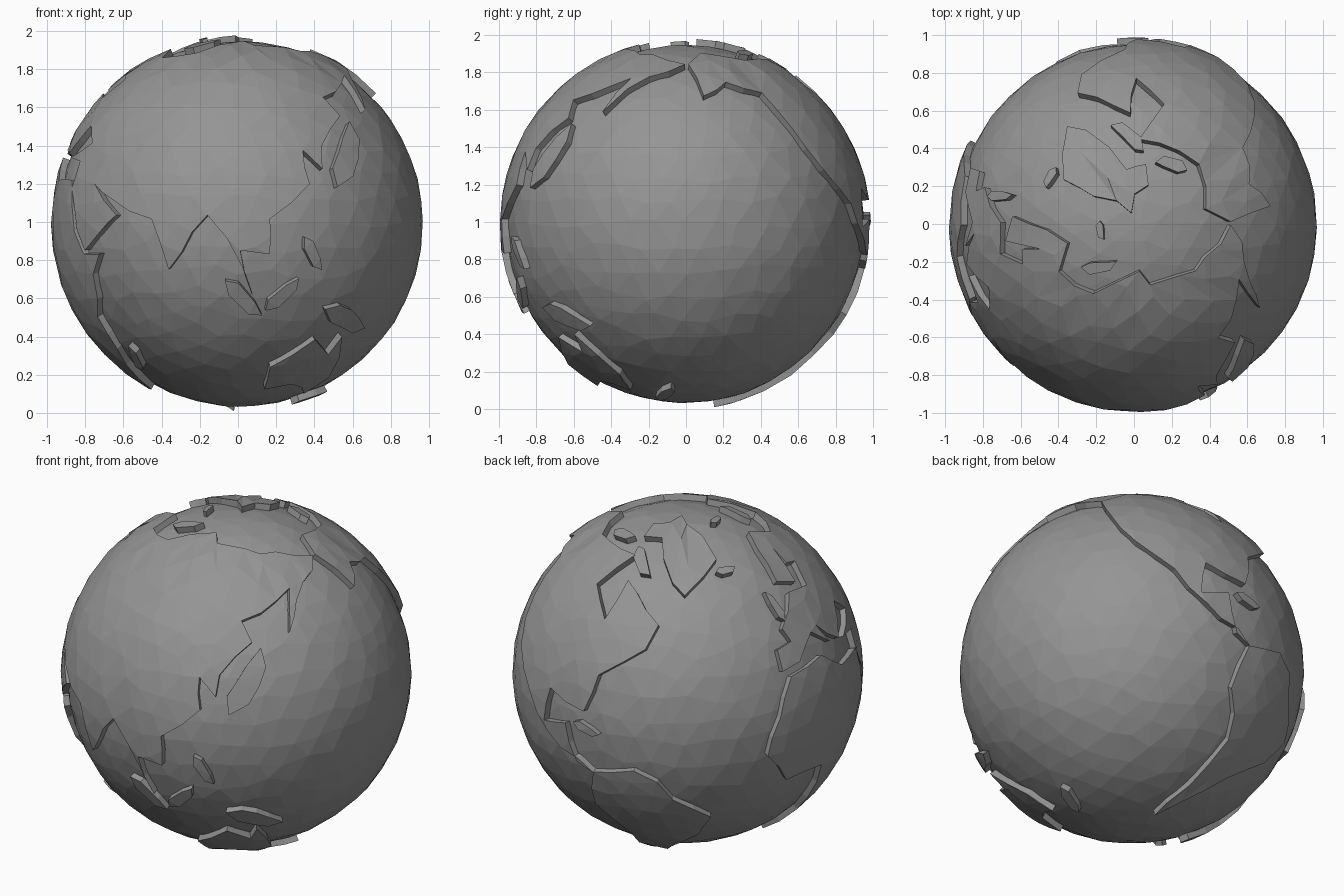
import bpy, bmesh, random
from math import sin, cos, asin, atan2, radians, degrees, ceil
from mathutils import Vector
from mathutils.geometry import delaunay_2d_cdt

if "Cube" in bpy.data.objects:
    bpy.data.objects.remove(bpy.data.objects["Cube"])

random.seed(4)
CENTRE = Vector((0.012, -0.005, 0.99))
R_SEA, R_LAND, R_FOOT = 0.958, 0.992, 0.93

# dark grey for the whole model
GREY = bpy.data.materials.new("dark_grey")
GREY.diffuse_color = (0.3, 0.3, 0.3, 1)
GREY.use_nodes = True
GREY.node_tree.nodes["Principled BSDF"].inputs["Base Color"].default_value = GREY.diffuse_color


# map latitude -> globe latitude (the map is stretched over the ball)
def stretch(lat):
    if lat > 55:
        return 42 + (lat - 55) * 1.6 - max(0, lat - 76) * 0.1
    return max(1.19 * lat - 23.5, 0.95 * lat - 28.5)


def on_globe(lon, lat, r):
    a, b = radians(lon - 100), radians(lat)
    return Vector((sin(a) * cos(b), -cos(a) * cos(b), sin(b))) * r


def finish(bm, name):
    me = bpy.data.meshes.new(name)
    bm.to_mesh(me)
    bm.free()
    me.materials.append(GREY)
    ob = bpy.data.objects.new(name, me)
    ob.location = CENTRE
    bpy.context.collection.objects.link(ob)


# ocean ball: faceted, slightly uneven
bm = bmesh.new()
bmesh.ops.create_icosphere(bm, subdivisions=4, radius=1)
for v in bm.verts:
    d = Vector([random.uniform(-0.03, 0.03) for _ in range(3)])
    v.co = (v.co + d).normalized()
SEEDS = [(degrees(atan2(v.co.x, -v.co.y)) + 100, degrees(asin(v.co.z))) for v in bm.verts]
for v in bm.verts:
    v.co *= R_SEA + random.uniform(-0.002, 0.002)
finish(bm, "ocean")


def inside(p, poly):
    hit = False
    for a, b in zip(poly, poly[1:] + poly[:1]):
        if (a.y > p.y) != (b.y > p.y) and p.x < a.x + (p.y - a.y) * (b.x - a.x) / (b.y - a.y):
            hit = not hit
    return hit


# raised land plate from a coastline of (longitude, latitude) corners
def land(name, coast):
    corners = [Vector((lon, stretch(lat))) for lon, lat in coast]
    ring = []
    for a, b in zip(corners, corners[1:] + corners[:1]):  # split long coasts
        span = (on_globe(a.x, a.y, 1) - on_globe(b.x, b.y, 1)).length
        k = ceil(span / 0.17)
        for i in range(k):
            bump = (b - a).orthogonal() * random.uniform(-0.06, 0.06) if i else Vector((0, 0))
            ring.append(a.lerp(b, i / k) + bump)
    pts = list(ring)
    west = min(p.x for p in ring)
    for lon, lat in SEEDS:
        p = Vector(((lon - west) % 360 + west, lat))
        if inside(p, ring) and min((p - q).length for q in ring) > 3.5:
            pts.append(p)
    n = len(ring)
    out = delaunay_2d_cdt(pts, [(i, (i + 1) % n) for i in range(n)], [], 0, 1e-4)
    bm = bmesh.new()
    vs = [bm.verts.new(on_globe(p.x, p.y, R_LAND + random.uniform(-0.002, 0.002))) for p in out[0]]
    for f in out[2]:
        mid = sum((out[0][i] for i in f), Vector((0, 0))) / len(f)
        if len(f) == 3 and inside(mid, ring):
            bm.faces.new([vs[i] for i in f])
    bmesh.ops.delete(bm, geom=[v for v in bm.verts if not v.link_faces], context='VERTS')
    # cliff down into the sea
    rim = [e for e in bm.edges if len(e.link_faces) == 1]
    ext = bmesh.ops.extrude_edge_only(bm, edges=rim)
    for v in ext["geom"]:
        if isinstance(v, bmesh.types.BMVert):
            v.co = v.co.normalized() * R_FOOT
    bmesh.ops.recalc_face_normals(bm, faces=bm.faces)
    top = max(bm.faces, key=lambda f: f.calc_center_median().length)
    if top.normal.dot(top.calc_center_median()) < 0:
        bmesh.ops.reverse_faces(bm, faces=bm.faces)
    finish(bm, name)


# long six-sided island: middle, half length, heading above east, in degrees
def island(name, lon, lat, half, heading):
    c, s = cos(radians(heading)), sin(radians(heading))
    wide = 1 / cos(radians(stretch(lat)))
    outline = []
    for u, w in ((-1, 0), (-0.5, -0.3), (0.6, -0.25), (1, 0.1), (0.4, 0.25), (-0.6, 0.3)):
        outline.append((lon + half * (u * c - w * s) * wide, lat + half * (u * s + w * c) * 0.85))
    land(name, outline)


# Eurasia, as two coasts
north_coast = [(-9, 37), (-9, 43), (-2, 44), (-4, 48), (9, 56), (22, 55), (29, 60), (22, 61), (24, 65),
               (17, 57), (6, 59), (13, 67), (25, 71), (41, 67), (68, 69), (80, 73), (104, 76),
               (113, 73), (140, 72), (165, 70), (190, 66), (163, 58), (156, 51), (162, 61), (136, 55)]
south_coast = [(140, 49), (128, 40), (127, 34), (121, 39), (122, 30), (109, 21), (109, 12), (100, 13),
               (104, 1), (96, 16), (90, 22), (77, 8), (72, 21), (57, 26), (48, 30), (59, 22), (44, 13),
               (35, 29), (36, 36), (27, 37), (40, 41), (33, 46), (23, 38), (13, 45), (17, 39), (9, 44), (-1, 38)]
land("eurasia", north_coast + south_coast)

land("africa", [(-6, 35), (10, 37), (20, 31), (34, 31), (43, 12), (51, 12), (40, -5), (40, -15),
                (26, -34), (19, -34), (9, 4), (-8, 4), (-17, 14), (-10, 30)])

land("north_america", [(-168, 66), (-157, 71), (-110, 68), (-82, 68), (-93, 59), (-80, 52), (-77, 62),
                       (-56, 53), (-60, 46), (-76, 37), (-80, 26), (-95, 29), (-97, 19), (-87, 21),
                       (-83, 10), (-77, 8), (-95, 16), (-112, 29), (-124, 40), (-134, 57), (-150, 60), (-162, 56)])

land("south_america", [(-77, 8), (-62, 11), (-35, -6), (-39, -15), (-57, -36), (-68, -55), (-74, -48),
                       (-70, -18), (-80, -5)])

land("australia", [(114, -22), (130, -12), (140, -17), (142, -11), (153, -27), (149, -37), (131, -31), (115, -34)])

land("greenland", [(-45, 60), (-22, 68), (-24, 75), (-58, 83), (-97, 77), (-89, 73), (-70, 74), (-52, 63)])

# islands
island("japan", 138, 38, 12, 60)
island("britain", -2, 54, 5, 100)
island("iceland", -19, 65, 3.5, 0)
island("madagascar", 47, -19, 6, 70)
island("sumatra", 101, 0, 8, -48)
island("borneo", 114, 1, 7, 45)
island("philippines", 123, 12, 6, -60)
island("new_guinea", 141, -6, 10, -22)
island("southern_isle", 173, -41, 7, 60)
island("caribbean_isle", -79, 21, 5, -15)
island("svalbard", 19, 78, 3, 0)
island("arctic_isle", 60, 74, 5, 40)
island("baffin", -76, 67, 6, -40)
island("victoria", -110, 71, 5, 10)
